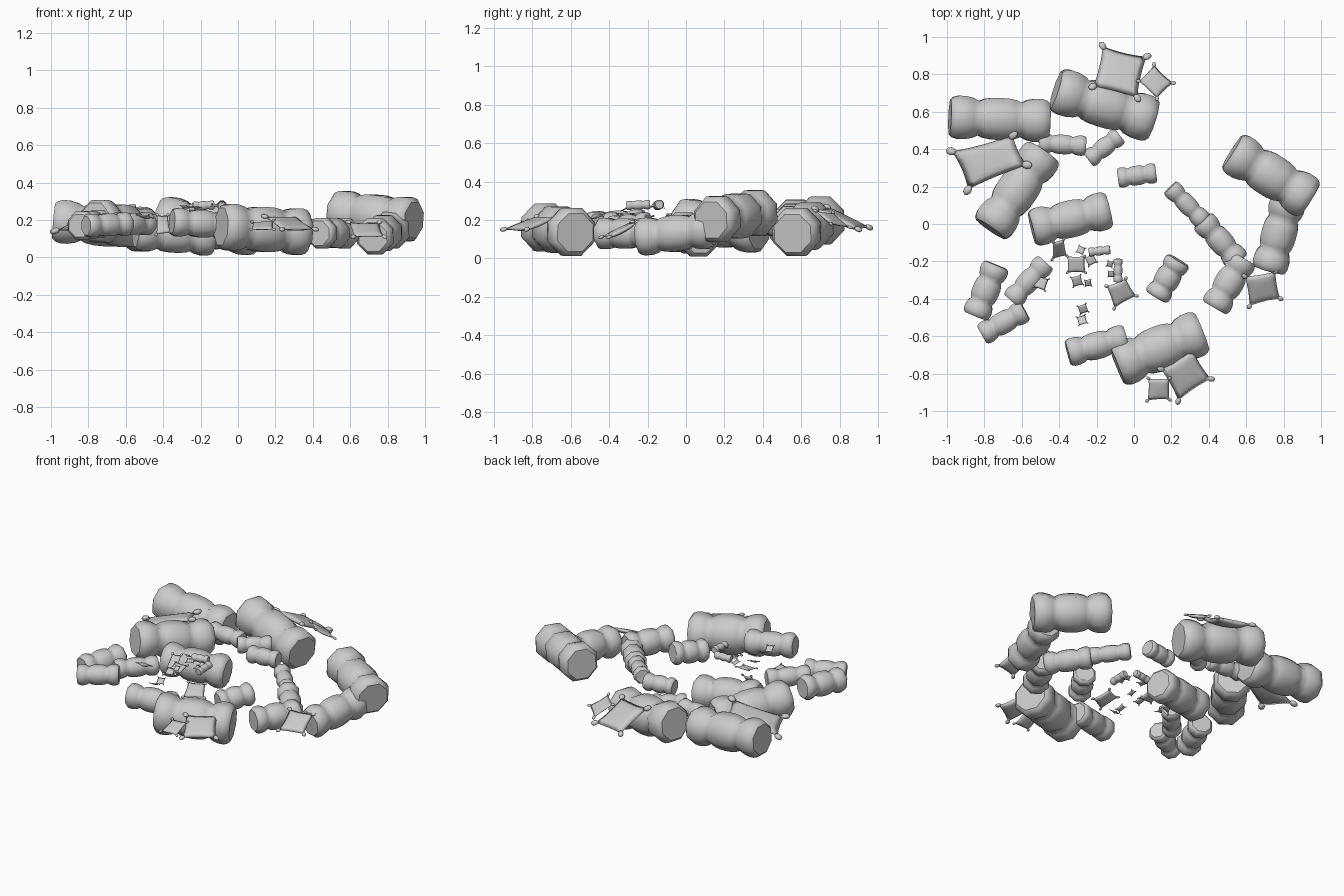
import bpy, bmesh, math, random
from mathutils import Vector

if "Cube" in bpy.data.objects:
    bpy.data.objects.remove(bpy.data.objects["Cube"])

random.seed(4)
S = 187.0


def P(px, py, z):
    """plan reading (grid steps) to model units"""
    return Vector(((px - 1134) / S, (225 - py) / S, z))


def finish(bm, name):
    bmesh.ops.recalc_face_normals(bm, faces=bm.faces[:])
    me = bpy.data.meshes.new(name)
    bm.to_mesh(me)
    bm.free()
    ob = bpy.data.objects.new(name, me)
    bpy.context.collection.objects.link(ob)


# lobed bolster: eight-sided revolve with three bulges
HALF = [(0, .80), (.03, .93), (.08, 1), (.15, 1), (.23, .92), (.285, .79), (.34, .90), (.42, .96)]
PROFILE = HALF + [(.5, .97)] + [(1 - t, r) for t, r in reversed(HALF)]


def bolster(name, a, b, r, sides=8):
    bm = bmesh.new()
    d = (b - a).normalized()
    a, b = a - d * .006, b + d * .006
    u = d.cross(Vector((0, 0, 1))).normalized()
    v = u.cross(d)
    rings = []
    for t, k in PROFILE:
        c = a.lerp(b, t)
        ring = []
        for i in range(sides):
            w = 2 * math.pi * (i + .5) / sides
            ring.append(bm.verts.new(c + (u * math.cos(w) + v * math.sin(w)) * r * k * 1.09))
        rings.append(ring)
    for p, q in zip(rings, rings[1:]):
        for i in range(sides):
            j = (i + 1) % sides
            bm.faces.new((p[i], p[j], q[j], q[i])).smooth = True
    bm.faces.new(rings[0])
    bm.faces.new(rings[-1])
    finish(bm, name)


# pillow: sagging, slightly pinched cushion with a knob on each corner
def pillow(name, c, n=8):
    bm = bmesh.new()
    mid = (c[0] + c[1] + c[2] + c[3]) / 4
    size = ((c[0] - c[2]).length + (c[1] - c[3]).length) / 2.83
    nrm = (c[2] - c[0]).cross(c[3] - c[1]).normalized()
    if nrm.z < 0:
        nrm = -nrm

    def at(s, t):
        x, y = 2 * s - 1, 2 * t - 1
        px, py = x * (1 - .06 * (1 - y * y)), y * (1 - .06 * (1 - x * x))
        s, t = (px * .95 + 1) / 2, (py * .95 + 1) / 2
        p = c[0].lerp(c[1], s).lerp(c[3].lerp(c[2], s), t)
        p = p - nrm * size * .04 * (2 - x * x - y * y) / 2
        return p, ((1 - x * x) * (1 - y * y)) ** .4

    grids = []
    for side in (1, -1):
        g = []
        for i in range(n + 1):
            row = []
            for j in range(n + 1):
                p, h = at(i / n, j / n)
                rim = i in (0, n) or j in (0, n)
                if rim and side < 0:
                    row.append(grids[0][i][j])
                else:
                    row.append(bm.verts.new(p + nrm * side * size * .09 * h))
            g.append(row)
        grids.append(g)
        for i in range(n):
            for j in range(n):
                bm.faces.new((g[i][j], g[i + 1][j], g[i + 1][j + 1], g[i][j + 1])).smooth = True
    for k in c:
        out = (k - mid).normalized()
        side = nrm.cross(out)
        ball = bmesh.ops.create_uvsphere(bm, u_segments=8, v_segments=6, radius=1)["verts"]
        for q in ball:
            x, y, z = q.co
            q.co = k + (out * x * .1 + side * y * .075 + nrm * z * .055) * size - out * size * .02
    for f in bm.faces:
        f.smooth = True
    finish(bm, name)


# x, y, z of both ends, then radius
BOLSTERS = [
    (951, 118, .195, 1048, 122, .15, 21.5),
    (1057, 91, .205, 1152, 121, .13, 23),
    (991, 229, .20, 1043, 154, .14, 21),
    (1033, 229, .14, 1108, 211, .11, 19),
    (1233, 153, .24, 1309, 200, .20, 22),
    (1289, 200, .15, 1269, 270, .11, 18),
    (1215, 308, .13, 1243, 260, .13, 15),
    (1171, 189, .17, 1203, 222, .15, 9.5),
    (1203, 222, .14, 1238, 262, .12, 12.5),
    (1119, 179, .19, 1155, 174, .19, 10),
    (1040, 144, .17, 1085, 147, .17, 10),
    (1089, 160, .17, 1119, 137, .17, 9.5),
    (996, 267, .18, 976, 316, .17, 14),
    (983, 335, .17, 1024, 312, .18, 11.5),
    (1012, 301, .18, 1045, 264, .18, 11),
    (1157, 297, .15, 1178, 262, .17, 13),
    (1069, 354, .19, 1125, 339, .17, 14),
    (1118, 366, .165, 1201, 333, .135, 23),
]
for i, (ax, ay, az, bx, by, bz, r) in enumerate(BOLSTERS):
    bolster(f"bolster_{i + 1}", P(ax, ay, az), P(bx, by, bz), r / S)
bolster("tiny_bolster_1", P(1090, 253, .275), P(1109, 251, .28), 4.5 / S)
bolster("tiny_bolster_2", P(1118, 261, .28), P(1118, 282, .275), 4.5 / S)

# draped pillows: four corners each
PILLOWS = [
    [(1102, 46, .16), (1148, 57, .15), (1138, 100, .26), (1092, 88, .27)],
    [(1154, 65, .16), (1174, 84, .18), (1157, 100, .25), (1138, 82, .24)],
    [(950, 152, .14), (1014, 135, .24), (1028, 166, .27), (967, 192, .18)],
    [(1244, 277, .19), (1276, 272, .19), (1281, 300, .11), (1249, 308, .11)],
    [(1193, 350, .22), (1212, 380, .15), (1178, 403, .15), (1160, 370, .22)],
    [(1148, 379, .19), (1170, 379, .20), (1170, 401, .15), (1147, 402, .15)],
    [(1106, 287, .20), (1126, 279, .20), (1137, 297, .15), (1114, 310, .15)],
    [(1067, 257, .22), (1085, 257, .22), (1086, 274, .20), (1067, 274, .20)],
    [(1053, 243, .23), (1064, 240, .23), (1067, 257, .13), (1052, 261, .12)],
]
for i, cs in enumerate(PILLOWS):
    pillow(f"pillow_{i + 1}", [P(*k) for k in cs])

# small loose pillows: centre, height, half diagonal
SMALL = [(1077, 282, .22, 7.5), (1088, 284, .26, 5), (1091, 261, .27, 7),
         (1081, 251, .27, 5.5), (1110, 265, .28, 4.5), (1111, 275, .28, 4.5),
         (1083, 310, .22, 6.5), (1082, 321, .22, 6.5), (1041, 284, .22, 9)]
for i, (x, y, z, d) in enumerate(SMALL):
    a0 = math.pi / 4 + random.uniform(-.5, .5)
    tilt = random.uniform(-.015, .015)
    cs = [P(x + d * math.cos(a0 + k * math.pi / 2), y + d * math.sin(a0 + k * math.pi / 2),
            z + tilt * (1 if k < 2 else -1)) for k in range(4)]
    pillow(f"small_pillow_{i + 1}", cs, 6)
